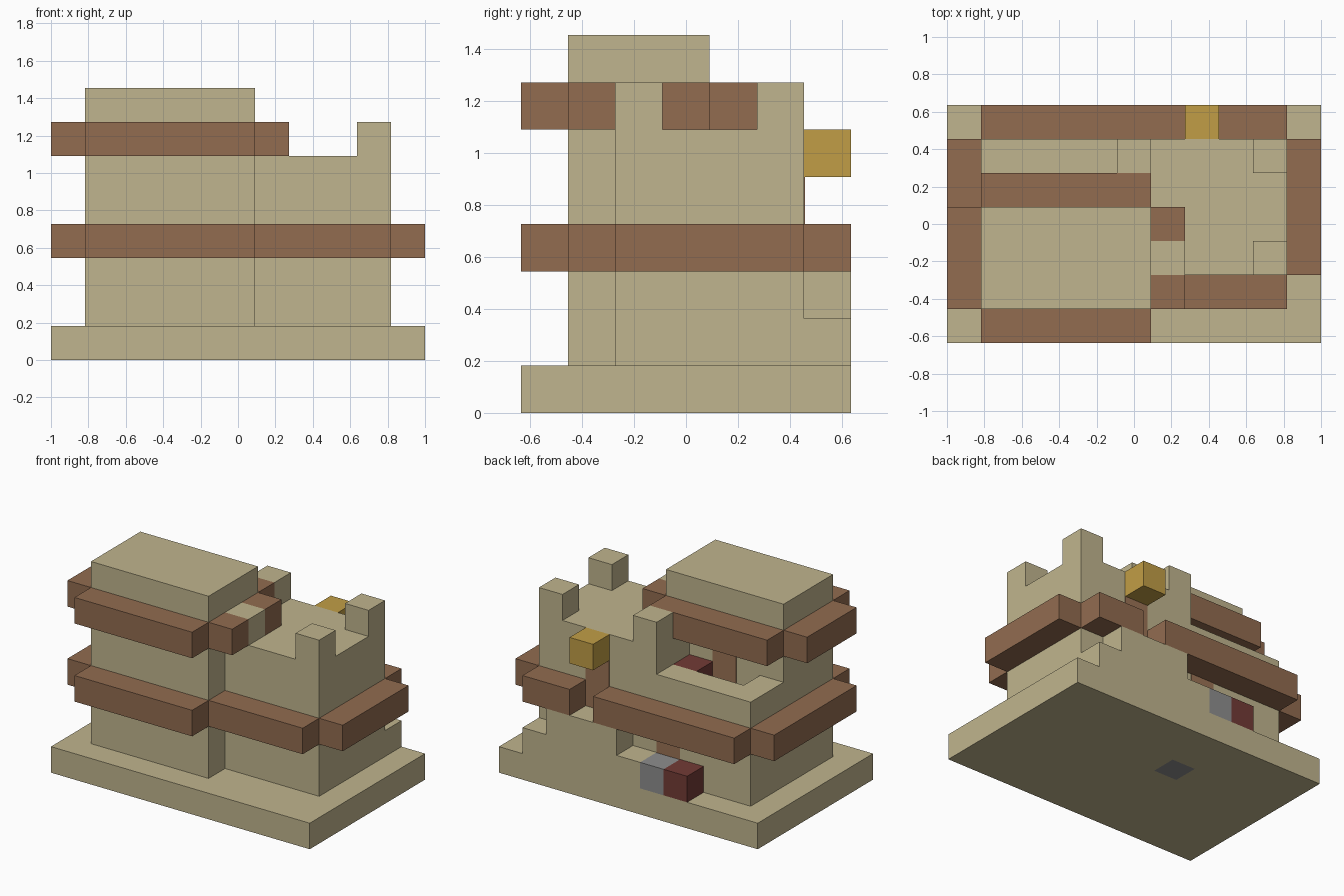
import bpy
import bmesh

cube = bpy.data.objects.get("Cube")
if cube:
    bpy.data.objects.remove(cube, do_unlink=True)

U = 2 / 11  # one block; the model is 11 x 7 x 8 blocks


def material(name, rgb):
    lin = [((c / 255 + 0.055) / 1.055) ** 2.4 for c in rgb] + [1]
    m = bpy.data.materials.new(name)
    m.use_nodes = True
    m.diffuse_color = lin
    m.node_tree.nodes["Principled BSDF"].inputs["Base Color"].default_value = lin
    return m


tan = material("sandstone", (192, 181, 142))
brown = material("dark wood", (146, 108, 80))
door_brown = material("door wood", (155, 115, 85))
gold = material("lantern gold", (193, 158, 70))
grey = material("stone grey", (142, 142, 142))
red = material("dark red", (115, 59, 54))


def blocks(name, mat, *spans):
    """One object from boxes, each given as (x0, x1, y0, y1, z0, z1) in blocks."""
    bm = bmesh.new()
    for x0, x1, y0, y1, z0, z1 in spans:
        made = bmesh.ops.create_cube(bm, size=1)["verts"]
        for v in made:
            v.co.x = ((x1 if v.co.x > 0 else x0) - 5.5) * U
            v.co.y = ((y1 if v.co.y > 0 else y0) - 3.5) * U
            v.co.z = (z1 if v.co.z > 0 else z0) * U
    mesh = bpy.data.meshes.new(name)
    bm.to_mesh(mesh)
    bm.free()
    mesh.materials.append(mat)
    obj = bpy.data.objects.new(name, mesh)
    bpy.context.collection.objects.link(obj)
    return obj


# Base slab, laid around one stone cell
blocks("base_slab", tan, (0, 11, 0, 4, 0, 1), (0, 11, 5, 7, 0, 1),
       (0, 4, 4, 5, 0, 1), (5, 11, 4, 5, 0, 1))
blocks("base_stone", grey, (4, 5, 4, 5, 0, 1))

# Main masses
blocks("tower", tan, (1, 6, 1, 4, 1, 8))
blocks("wing", tan, (6, 10, 2, 6, 1, 6))
blocks("balcony_floor", tan, (1, 6, 4, 6, 1, 4))
blocks("balcony_parapet", tan, (1, 5, 5, 6, 4, 5), (1, 2, 4, 5, 4, 5),
       (5, 6, 4, 5, 4, 6))
blocks("balcony_post", tan, (5, 6, 5, 6, 4, 7))

# Roof posts of the wing
for name, x, y in (("front_merlon", 9, 2), ("back_merlon", 9, 5), ("tower_merlon", 6, 2)):
    blocks(name, tan, (x, x + 1, y, y + 1, 6, 7))

# Back stairs, rising from both sides to the upper door
blocks("back_stairs", tan, (5, 10, 6, 7, 1, 2), (6, 9, 6, 7, 2, 3))

# Lower belt of beams, open at the upper door
blocks("lower_beams", brown,
       (1, 6, 0, 1, 3, 4), (6, 10, 1, 2, 3, 4), (10, 11, 2, 6, 3, 4),
       (0, 1, 1, 6, 3, 4), (1, 7, 6, 7, 3, 4), (8, 10, 6, 7, 3, 4))

# Upper belt around the tower
blocks("upper_beams", brown,
       (1, 6, 0, 1, 6, 7), (0, 1, 1, 4, 6, 7), (1, 6, 4, 5, 6, 7),
       (6, 7, 1, 2, 6, 7), (6, 7, 3, 4, 6, 7))

# Doors as thin plates on the back walls
T = 0.02
blocks("ground_door", door_brown, (4, 5, 6, 6 + T, 1, 3))
blocks("wing_door", door_brown, (7, 8, 6, 6 + T, 3, 5))
blocks("balcony_door", door_brown, (3, 4, 4, 4 + T, 4, 6))

# Small blocks
blocks("lantern", gold, (7, 8, 6, 7, 5, 6))
blocks("door_step", grey, (4, 5, 6, 7, 1, 2))
blocks("ground_red_block", red, (3, 4, 6, 7, 1, 2))
blocks("balcony_red_block", red, (4, 5, 4, 5, 4, 5))
